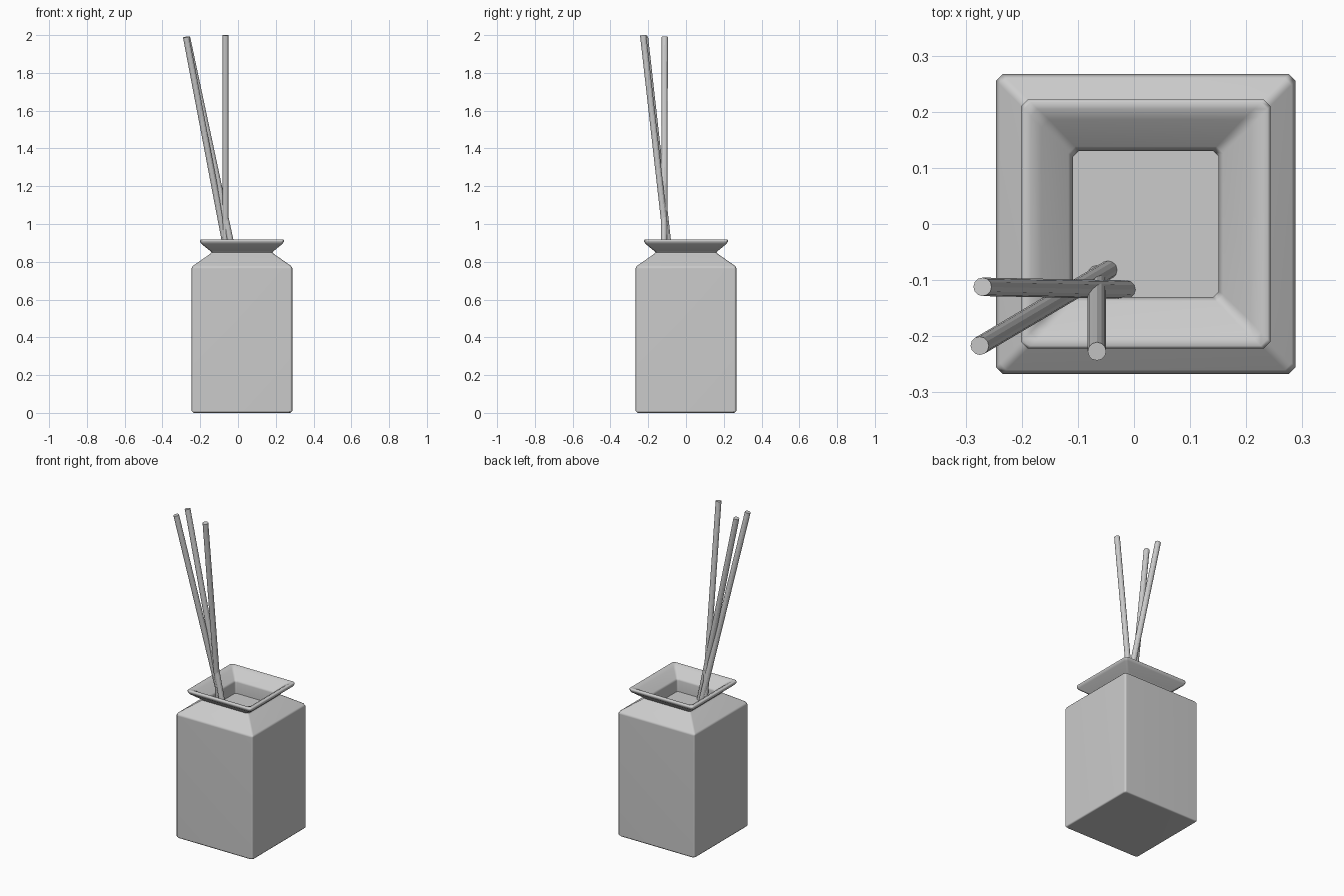
import bpy, bmesh
from mathutils import Vector

if "Cube" in bpy.data.objects:
    bpy.data.objects.remove(bpy.data.objects["Cube"])

CX = 0.021  # bottle axis sits slightly right of the origin


def square_ring(bm, half, z, c):
    """Square cross-section with small cut corners."""
    pts = []
    for sx, sy in ((1, 1), (-1, 1), (-1, -1), (1, -1)):
        a, b = (sx * half, sy * (half - c)), (sx * (half - c), sy * half)
        pts += [a, b] if sx * sy > 0 else [b, a]
    return [bm.verts.new((CX + x, y, z)) for x, y in pts]


def lathe_square(name, profile):
    bm = bmesh.new()
    rings = [square_ring(bm, *p) for p in profile]
    for lo, hi in zip(rings, rings[1:]):
        for i in range(8):
            j = (i + 1) % 8
            bm.faces.new((lo[i], lo[j], hi[j], hi[i]))
    bm.faces.new(rings[0][::-1])
    bm.faces.new(rings[-1])
    return add_object(name, bm)


def add_object(name, bm):
    bmesh.ops.recalc_face_normals(bm, faces=bm.faces)
    me = bpy.data.meshes.new(name)
    bm.to_mesh(me)
    bm.free()
    ob = bpy.data.objects.new(name, me)
    bpy.context.collection.objects.link(ob)
    return ob


def stick(name, bottom, top, r=0.0165):
    a, b = Vector(bottom), Vector(top)
    bm = bmesh.new()
    bmesh.ops.create_cone(bm, cap_ends=True, segments=12, radius1=r,
                          radius2=r, depth=(b - a).length)
    ob = add_object(name, bm)
    ob.location = (a + b) / 2
    ob.rotation_mode = 'QUATERNION'
    ob.rotation_quaternion = (b - a).to_track_quat('Z', 'Y')


# Bottle: half width, height, corner cut - outside, over the rim, down to the floor
bottle = lathe_square("bottle", [
    (0.257, 0.0, 0.012), (0.267, 0.01, 0.012), (0.267, 0.765, 0.012),
    (0.260, 0.778, 0.012), (0.168, 0.842, 0.012), (0.162, 0.850, 0.012),
    (0.168, 0.857, 0.012), (0.215, 0.895, 0.012), (0.222, 0.907, 0.012),
    (0.222, 0.915, 0.012), (0.217, 0.919, 0.012), (0.205, 0.919, 0.012),
    (0.186, 0.908, 0.014), (0.138, 0.868, 0.012), (0.130, 0.858, 0.010),
    (0.130, 0.790, 0.010)])

bpy.context.view_layer.objects.active = bottle
bottle.select_set(True)
bpy.ops.object.shade_smooth_by_angle(angle=0.9)
wn = bottle.modifiers.new("weighted_normals", 'WEIGHTED_NORMAL')
wn.keep_sharp = True

# Reed sticks leaning on the front left of the neck
stick("stick_front", (-0.066, -0.088, 0.77), (-0.066, -0.227, 2.0))
stick("stick_left", (-0.010, -0.117, 0.77), (-0.270, -0.112, 1.99))
stick("stick_corner", (-0.043, -0.080, 0.77), (-0.275, -0.217, 1.99))
